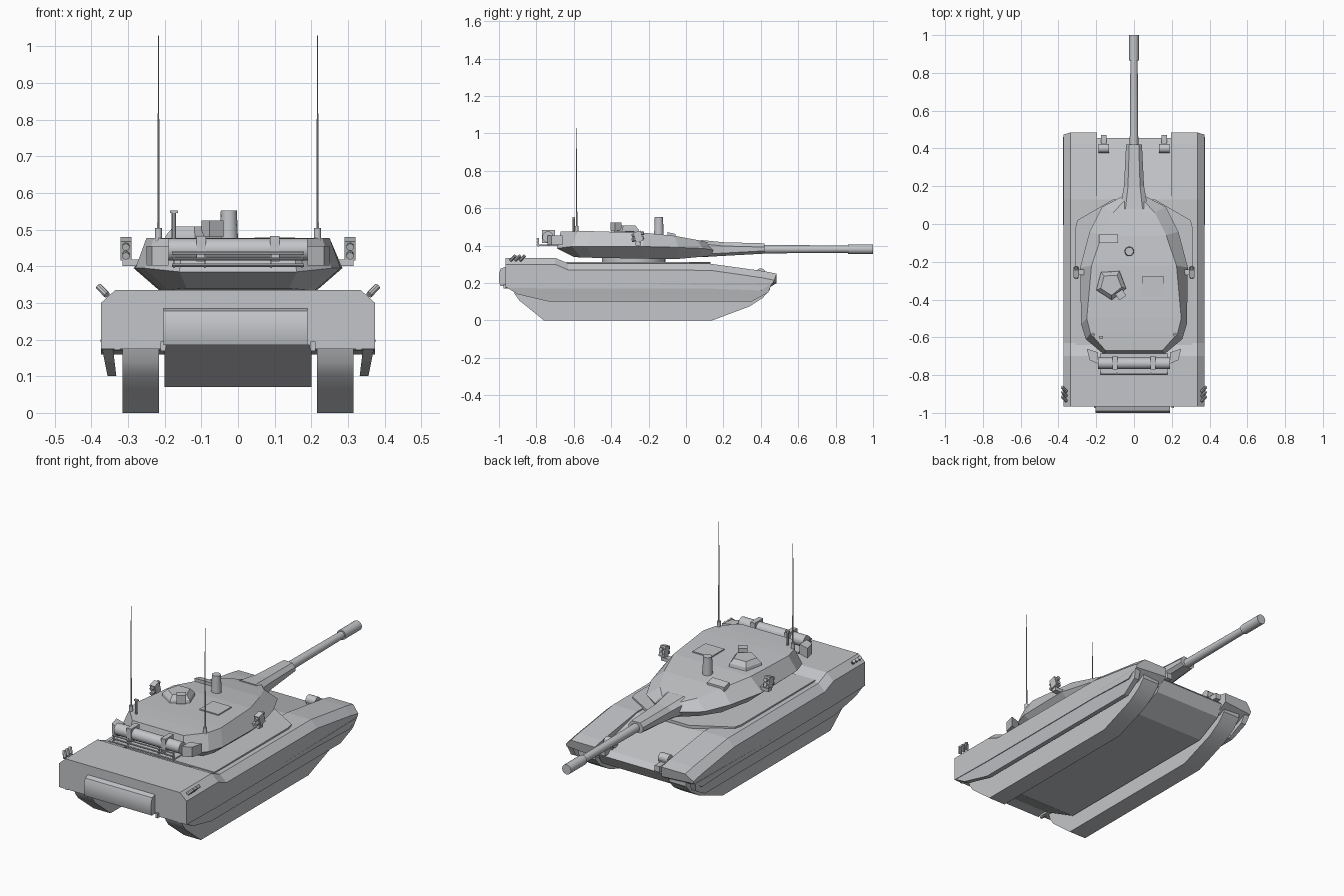
import bpy, bmesh, math
from mathutils import Vector, Matrix

if "Cube" in bpy.data.objects:
    bpy.data.objects.remove(bpy.data.objects["Cube"], do_unlink=True)

grey = bpy.data.materials.new("light grey")
grey.use_nodes = True
grey.diffuse_color = (0.55, 0.56, 0.58, 1)
grey.node_tree.nodes["Principled BSDF"].inputs["Base Color"].default_value = (0.55, 0.56, 0.58, 1)


def finish(name, bm, smooth=False):
    bmesh.ops.recalc_face_normals(bm, faces=bm.faces)
    mesh = bpy.data.meshes.new(name)
    bm.to_mesh(mesh)
    bm.free()
    mesh.materials.append(grey)
    obj = bpy.data.objects.new(name, mesh)
    bpy.context.collection.objects.link(obj)
    if smooth:
        bpy.ops.object.select_all(action="DESELECT")
        obj.select_set(True)
        bpy.context.view_layer.objects.active = obj
        bpy.ops.object.shade_smooth_by_angle(angle=math.radians(35))
    return obj


def loft(name, rings, strips=False, smooth=False):
    """Skin matching rings; strips caps a mirrored ring with cross strips."""
    bm = bmesh.new()
    rows = [[bm.verts.new(p) for p in ring] for ring in rings]
    n = len(rows[0])
    for a, b in zip(rows, rows[1:]):
        for i in range(n):
            j = (i + 1) % n
            bm.faces.new((a[i], a[j], b[j], b[i]))
    for row in (rows[0], rows[-1]):
        if strips:
            for i in range(n // 2 - 1):
                bm.faces.new((row[i], row[i + 1], row[n - 2 - i], row[n - 1 - i]))
        else:
            bm.faces.new(row)
    return finish(name, bm, smooth)


def prism_x(name, profile, x0, x1, smooth=False):
    return loft(name, [[(x, y, z) for y, z in profile] for x in (x0, x1)], smooth=smooth)


def prism_z(name, outline, z0, z1):
    return loft(name, [[(x, y, z) for x, y in outline] for z in (z0, z1)])


def box(name, centre, size, rot=(0, 0, 0)):
    bm = bmesh.new()
    bmesh.ops.create_cube(bm, size=1)
    obj = finish(name, bm)
    obj.scale, obj.location, obj.rotation_euler = size, centre, rot
    return obj


def rod(name, start, end, r1, r2=None, sides=16):
    start, end = Vector(start), Vector(end)
    axis = end - start
    bm = bmesh.new()
    bmesh.ops.create_cone(bm, cap_ends=True, segments=sides, radius1=r1,
                          radius2=r1 if r2 is None else r2, depth=axis.length)
    turn = axis.to_track_quat("Z", "Y").to_matrix().to_4x4()
    bm.transform(Matrix.Translation((start + end) / 2) @ turn)
    return finish(name, bm, sides > 6)


def mirrored(half):
    return half + [(-p[0],) + tuple(p[1:]) for p in reversed(half)]


# Hull centre with sloped belly ends and a glacis lower than the fenders
prism_x("hull_tub", [(-.93, .185), (-.72, .07), (.28, .07), (.42, .14), (.455, .2),
                     (.43, .225), (.13, .297), (-.63, .3), (-.7, .335), (-.965, .335),
                     (-.965, .185)], -.2, .2)
prism_z("raised_deck", mirrored([(.11, .13), (.3, .02), (.31, -.02), (.31, -.64)]), .28, .312)
prism_x("rear_box", [(-.96, .185), (-.993, .185), (-1, .21), (-1, .25), (-.99, .278),
                     (-.96, .287)], -.203, .19, smooth=True)

# Sponson stations: y, top, underside
stations = [(-.965, .335, .175), (-.7, .335, .17), (-.63, .305, .17), (.13, .303, .17),
            (.42, .263, .16), (.485, .25, .2)]

for s, side in ((-1, "right"), (1, "left")):
    # Fender, skirt and track
    loft(side + "_sponson", [[(s * .195, y, top), (s * .335, y, top),
                              (s * .374, y - (.012 if y > .4 else 0), top - .035),
                              (s * .374, y - (.02 if y > .4 else 0), low),
                              (s * .195, y, low)] for y, top, low in stations])
    skirt = [(-.962, .178), (-.9, .14), (-.73, .1), (.35, .1), (.44, .15), (.46, .2)]
    loft(side + "_skirt", [[(s * (x - (.2 - z) * lean), y, z) for y, z in skirt]
                           for x, lean in ((.376, .2), (.344, .12))])
    prism_x(side + "_track", [(-.93, .19), (-.915, .14), (-.89, .105), (-.84, .065), (-.76, 0),
                              (.14, 0), (.34, .075), (.41, .12), (.45, .165), (.45, .2)],
            s * .215, s * .315, smooth=True)
    box(side + "_mud_flap", (s * .33, -.955, .182), (.015, .02, .02))
    box(side + "_tow_eye", (s * .205, -.96, .182), (.014, .03, .025))

    # Rear marker lamps
    for y in (-.925, -.9, -.875):
        rod(side + "_marker_lamp", (s * .358, y - .012, .322), (s * .38, y + .012, .345), .009, sides=8)

    # Headlamps on the glacis
    rod(side + "_headlamp", (s * .132, .4, .255), (s * .187, .4, .255), .024, sides=12)
    box(side + "_headlamp_arm", (s * .16, .44, .225), (.03, .06, .03))
    box(side + "_headlamp_foot", (s * .16, .4, .23), (.045, .045, .03))

    # Whip antenna
    rod(side + "_antenna_base", (s * .217, -.585, .465), (s * .217, -.585, .504), .01)
    rod(side + "_antenna", (s * .217, -.585, .5), (s * .217, -.585, 1.03), .004, .0012, 6)

    # Launcher pod on the turret cheek
    box(side + "_launcher_arm", (s * .285, -.255, .41), (.06, .03, .018))
    box(side + "_launcher_pod", (s * .306, -.255, .448), (.03, .04, .055), (.3, 0, 0))
    for z in (.436, .46):
        rod(side + "_launcher_tube", (s * .306, -.29, z - .008), (s * .306, -.225, z + .008), .01, sides=10)

    # Stowage bin at the end of the rear rack
    prism_z(side + "_rack_bin", [(s * .19, -.68), (s * .25, -.66), (s * .235, -.72),
                                 (s * .19, -.74)], .402, .455)
    box(side + "_roll_bracket", (s * .1, -.735, .448), (.026, .07, .07))
    for i in range(2):
        box(side + "_rack_post", (s * (.09 + i * .085), -.79, .418), (.006, .006, .045))

# Rear rack with a rolled cover
rod("cover_roll", (-.19, -.738, .446), (.19, -.738, .446), .03)
for z in (.404, .42, .436):
    rod("rack_rail", (-.18, -.795, z), (.18, -.795, z), .004, sides=6)
box("rack_floor", (0, -.74, .402), (.36, .11, .008))

# Turret
rod("turret_ring", (0, -.28, .29), (0, -.28, .34), .17, sides=32)
under = [(.05, .14, .345), (.12, .06, .338), (.17, -.05, .328), (.21, -.22, .33),
         (.21, -.5, .335), (.19, -.56, .336), (.14, -.6, .34)]
waist = [(.055, .15, .375), (.17, .09, .385), (.235, -.04, .39), (.285, -.23, .395),
         (.28, -.53, .395), (.255, -.61, .395), (.16, -.69, .385)]
roof = [(.045, .13, .415), (.11, .06, .43), (.17, -.06, .452), (.225, -.22, .468),
        (.25, -.5, .477), (.23, -.58, .477), (.15, -.67, .475)]
loft("turret", [mirrored(r) for r in (under, waist, roof)], strips=True)

# Mantlet, barrel and muzzle
mantlet = [(.08, .075, .338, .43), (.2, .053, .345, .418), (.42, .042, .357, .412)]
loft("mantlet", [mirrored([(w * .6, y, lo), (w, y, lo + .015), (w, y, hi - .02), (w * .6, y, hi)])
                 for y, w, lo, hi in mantlet])
rod("gun_barrel", (0, .4, .381), (0, .9, .381), .023, .019, 20)
rod("muzzle", (0, .865, .381), (0, 1, .381), .026, sides=16)

# Commander's cupola with sight box
pentagon = [(math.cos(a), math.sin(a)) for a in (math.radians(72 * i - 15) for i in range(5))]
loft("cupola", [[(-.122 + r * c, -.32 + r * q, z) for c, q in pentagon]
                for r, z in ((.085, .465), (.08, .485), (.058, .508))])
box("cupola_sight", (-.07, -.375, .502), (.045, .04, .045), (0, 0, .6))

# Roof fittings
rod("periscope", (-.025, -.145, .445), (-.025, -.145, .552), .026, .022)
prism_x("sight_wedge", [(-.1, .44), (-.1, .472), (-.055, .462), (-.055, .44)], -.185, -.085)
rod("wind_mast", (-.175, -.6, .47), (-.175, -.6, .548), .006, sides=8)
box("wind_sensor", (-.175, -.6, .549), (.022, .012, .007))
box("roof_hatch", (.1, -.33, .476), (.11, .11, .006))
